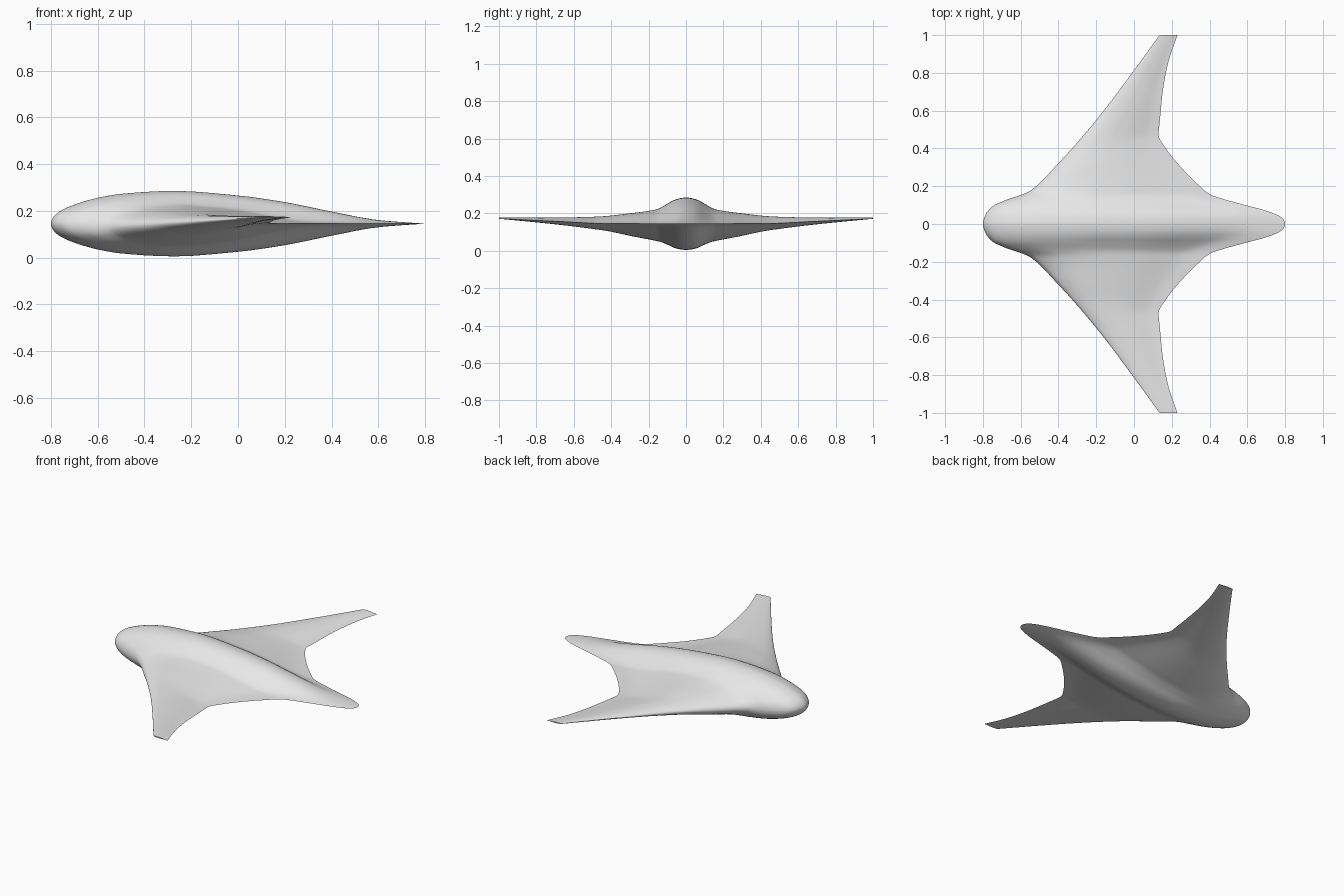
import bpy
import bmesh
import math

cube = bpy.data.objects.get("Cube")
if cube:
    bpy.data.objects.remove(cube, do_unlink=True)


def curve(points):
    """Return a smooth, overshoot-free function through (position, value) pairs."""
    n = len(points)
    secant = [(points[i + 1][1] - points[i][1]) / (points[i + 1][0] - points[i][0])
              for i in range(n - 1)]
    slope = [0.0] * n
    for i in range(1, n - 1):
        a, b = secant[i - 1], secant[i]
        slope[i] = 2 * a * b / (a + b) if a * b > 0 else 0.0
    slope[-1] = secant[-1]

    def value(x):
        i = 0
        while i < n - 2 and x > points[i + 1][0]:
            i += 1
        (x0, v0), (x1, v1) = points[i], points[i + 1]
        h = x1 - x0
        t = (x - x0) / h
        return ((1 + 2 * t) * (1 - t) ** 2 * v0 + t * t * (3 - 2 * t) * v1
                + h * t * (1 - t) * ((1 - t) * slope[i] - t * slope[i + 1]))
    return value


# Plan outline and thickness, as functions of the span position
leading_x = curve([(0, -.8), (.04, -.79), (.09, -.753), (.13, -.67), (.155, -.595),
                   (.175, -.55), (.3, -.42), (.55, -.2), (.8, -.01), (1, .135)])
trailing_x = curve([(0, .8), (.02, .794), (.04, .773), (.07, .7), (.1, .59), (.13, .48),
                    (.155, .405), (.18, .37), (.42, .155), (.47, .13), (.55, .137),
                    (.7, .152), (.85, .18), (1, .23)])
leading_z = curve([(0, .145), (.08, .143), (.17, .133), (.45, .148), (1, .176)])
trailing_z = curve([(0, .145), (.42, .146), (.7, .158), (1, .172)])
half_depth = curve([(0, .14), (.03, .137), (.06, .129), (.1, .109), (.14, .09), (.165, .083),
                    (.3, .06), (.44, .038), (.7, .018), (1, .003)])

# Section shape against the square root of the chord position
section = curve([(-.15, -.37), (0, 0), (.15, .37), (.25, .58), (.354, .79), (.433, .91),
                 (.577, 1), (.707, .86), (.79, .66), (.866, .37), (.935, .11), (1, 0)])

material = bpy.data.materials.new("light grey")
material.use_nodes = True
grey = (.8, .8, .8, 1)
material.diffuse_color = grey
material.node_tree.nodes["Principled BSDF"].inputs["Base Color"].default_value = grey

# Half of the blended body and wing, lofted from the centre to the tip
STEPS = 40
bm = bmesh.new()
stations = [.2 * i / 24 for i in range(24)] + [.2 + .8 * i / 48 for i in range(49)]
rings = []
for y in stations:
    x0, x1 = leading_x(y), trailing_x(y)
    z0, z1 = leading_z(y), trailing_z(y)
    ring = []
    for k in range(2 * STEPS):
        angle = math.pi * k / STEPS
        s = (1 - math.cos(angle)) / 2
        u = s * s
        side = 1 if k < STEPS else -1
        z = z0 + (z1 - z0) * u + side * half_depth(y) * section(s)
        ring.append(bm.verts.new((x0 + (x1 - x0) * u, y, z)))
    rings.append(ring)
for inner, outer in zip(rings, rings[1:]):
    for k in range(2 * STEPS):
        j = (k + 1) % (2 * STEPS)
        bm.faces.new((inner[k], inner[j], outer[j], outer[k]))
bm.faces.new(rings[-1])
bmesh.ops.recalc_face_normals(bm, faces=bm.faces)
# Make the shell face outwards
top = max(bm.faces, key=lambda f: f.calc_center_median().z)
if top.normal.z < 0:
    bmesh.ops.reverse_faces(bm, faces=bm.faces)

mesh = bpy.data.meshes.new("blended_wing_body")
bm.to_mesh(mesh)
bm.free()
mesh.materials.append(material)
body = bpy.data.objects.new("blended_wing_body", mesh)
bpy.context.collection.objects.link(body)

# Opposite wing
mirror = body.modifiers.new("opposite wing", "MIRROR")
mirror.use_axis = (False, True, False)
mirror.use_clip = True

bpy.ops.object.select_all(action="DESELECT")
body.select_set(True)
bpy.context.view_layer.objects.active = body
bpy.ops.object.shade_smooth_by_angle(angle=math.radians(40))
